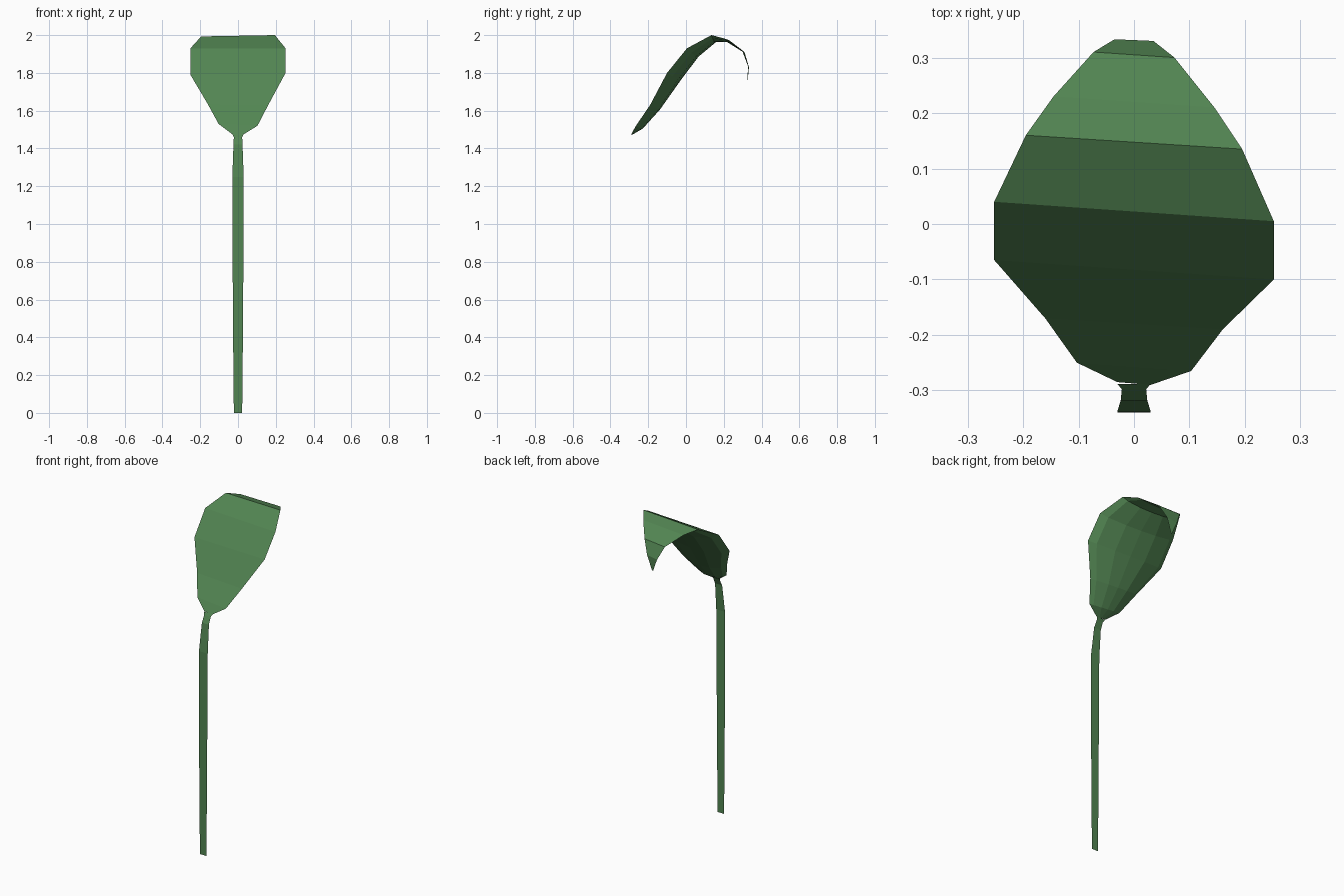
import bpy
from mathutils import Vector

if "Cube" in bpy.data.objects:
    bpy.data.objects.remove(bpy.data.objects["Cube"])

green = bpy.data.materials.new("leaf green")
green.diffuse_color = (0.085, 0.235, 0.085, 1)
green.use_nodes = True
green.node_tree.nodes["Principled BSDF"].inputs["Base Color"].default_value = green.diffuse_color


def make_object(name, verts, faces):
    mesh = bpy.data.meshes.new(name)
    mesh.from_pydata([tuple(v) for v in verts], [], faces)
    mesh.materials.append(green)
    mesh.update()
    obj = bpy.data.objects.new(name, mesh)
    bpy.context.collection.objects.link(obj)
    return obj


# Stem: flat ribbon, (half width, y, z)
stem = [(0.022, -0.34, 0), (0.025, -0.34, 0.3), (0.03, -0.34, 1.0),
        (0.03, -0.338, 1.25), (0.024, -0.318, 1.42), (0.022, -0.298, 1.46),
        (0.03, -0.288, 1.475)]
verts = [Vector((s * w, y, z)) for w, y, z in stem for s in (-1, 1)]
faces = [(2 * i, 2 * i + 1, 2 * i + 3, 2 * i + 2) for i in range(len(stem) - 1)]
make_object("stem", verts, faces)

# Leaf stations: half width, left y, right y, left z, right z, belly depth
leaf = [(0.03, -0.285, -0.29, 1.475, 1.475, 0.004),
        (0.103, -0.25, -0.265, 1.53, 1.52, 0.035),
        (0.16, -0.17, -0.19, 1.635, 1.63, 0.05),
        (0.252, -0.065, -0.10, 1.79, 1.80, 0.062),
        (0.252, 0.04, 0.005, 1.93, 1.93, 0.062),
        (0.195, 0.16, 0.135, 1.993, 2.0, 0.035),
        (0.145, 0.23, 0.21, 1.972, 1.98, 0.012),
        (0.073, 0.31, 0.30, 1.91, 1.918, 0.005),
        (0.035, 0.333, 0.33, 1.83, 1.84, 0.003),
        (0.004, 0.326, 0.326, 1.752, 1.752, 0.001)]
left = [Vector((-w, ly, lz)) for w, ly, ry, lz, rz, d in leaf]
right = [Vector((w, ry, rz)) for w, ly, ry, lz, rz, d in leaf]
mid = [(a + b) / 2 for a, b in zip(left, right)]

# Each section: flat front edge plus a shallow faceted belly behind it
belly = [(0.08, 0.5), (0.3, 0.92), (0.5, 1.0), (0.7, 0.92), (0.92, 0.5)]
verts = []
for i, row in enumerate(leaf):
    t = mid[min(i + 1, len(mid) - 1)] - mid[max(i - 1, 0)]
    under = Vector((0, t.z, -t.y)).normalized()
    verts += [left[i], right[i]]
    verts += [right[i].lerp(left[i], f) + under * row[5] * k for f, k in belly]
n = len(belly) + 2
faces = []
for i in range(len(leaf) - 1):
    for j in range(n):
        a, b = i * n + j, i * n + (j + 1) % n
        faces.append((a, b, b + n, a + n))
faces.append(tuple(reversed(range(n))))
faces.append(tuple(range(len(verts) - n, len(verts))))
make_object("leaf_blade", verts, faces)
